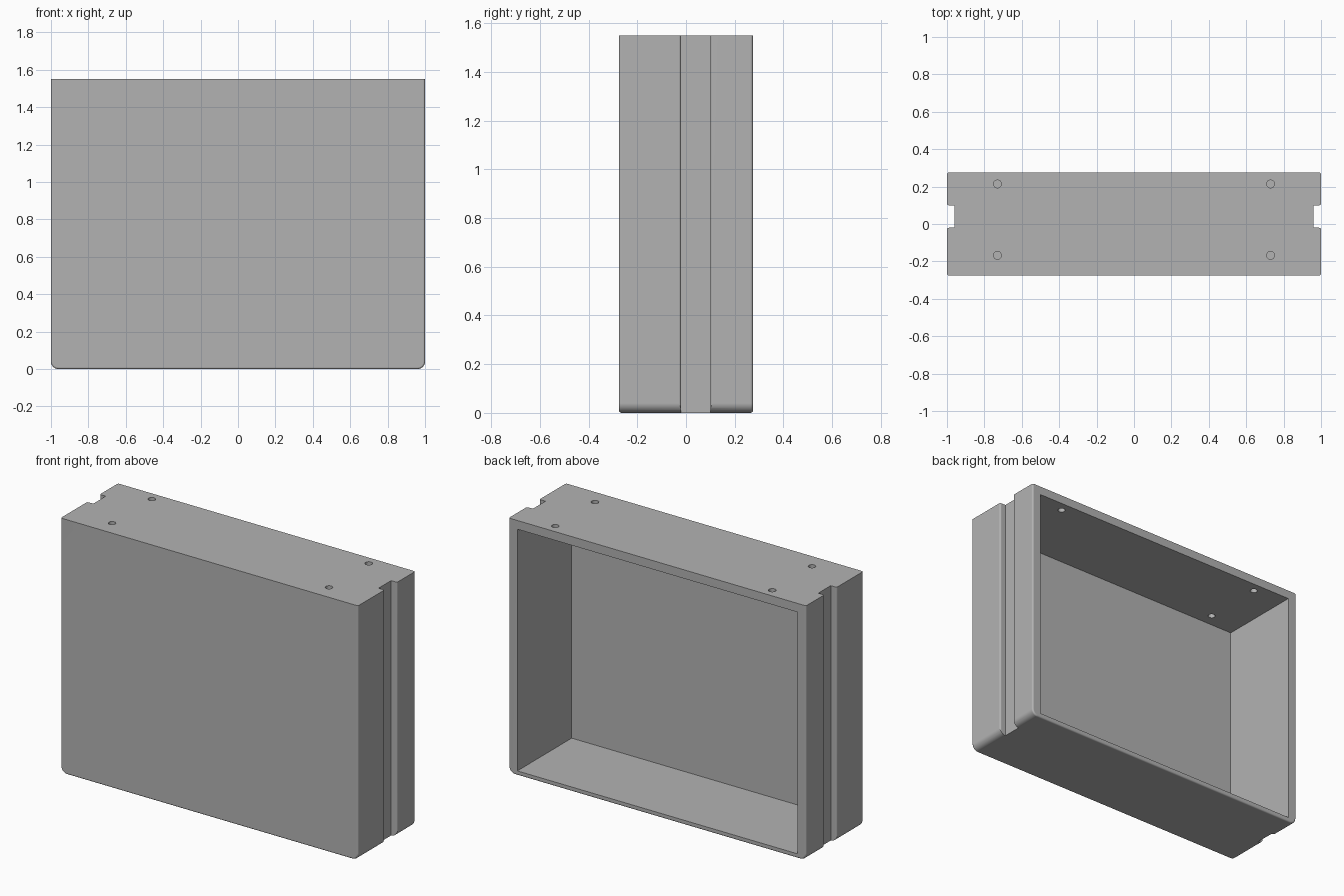
import bpy, bmesh, math

if "Cube" in bpy.data.objects:
    bpy.data.objects.remove(bpy.data.objects["Cube"], do_unlink=True)

W, D, H = 1.0, 0.275, 1.55            # half width, half depth, height
SIDE, TOP, FLOOR, FRONT = 0.058, 0.053, 0.027, 0.028
GROOVE_X, GROOVE_Y0, GROOVE_Y1 = 0.96, -0.02, 0.1
CORNER, FILLET = 0.04, 0.01
HOLE_R = 0.021

grey = bpy.data.materials.new("plain grey")
grey.use_nodes = True
grey.diffuse_color = (0.45, 0.45, 0.45, 1)
grey.node_tree.nodes["Principled BSDF"].inputs["Base Color"].default_value = grey.diffuse_color


def arc(cx, cy, r, start, end, steps=6):
    angles = [math.radians(start + (end - start) * i / steps) for i in range(steps + 1)]
    return [(cx + r * math.cos(a), cy + r * math.sin(a)) for a in angles]


def prism(name, points, offset, rim_fillet=0):
    """Extrude a closed 3D outline along offset, optionally rounding its lower rims."""
    bm = bmesh.new()
    face = bm.faces.new([bm.verts.new(p) for p in points])
    moved = bmesh.ops.extrude_face_region(bm, geom=[face])["geom"]
    bmesh.ops.translate(bm, vec=offset,
                        verts=[v for v in moved if isinstance(v, bmesh.types.BMVert)])
    bmesh.ops.recalc_face_normals(bm, faces=bm.faces)
    if rim_fillet:
        rims = [e for e in bm.edges
                if abs(e.verts[0].co.y - e.verts[1].co.y) < 1e-5
                and min(v.co.z for v in e.verts) < H - 0.01]
        bmesh.ops.bevel(bm, geom=rims, offset=rim_fillet, segments=4,
                        profile=0.5, affect='EDGES', clamp_overlap=True)
    mesh = bpy.data.meshes.new(name)
    bm.to_mesh(mesh)
    bm.free()
    obj = bpy.data.objects.new(name, mesh)
    bpy.context.collection.objects.link(obj)
    mesh.materials.append(grey)
    return obj


# Case: rounded bottom corners, front and back rims softened
outline = ([(-W, H)] + arc(-W + CORNER, CORNER, CORNER, 180, 270)
           + arc(W - CORNER, CORNER, CORNER, 270, 360) + [(W, H)])
case = prism("case", [(x, -D, z) for x, z in outline], (0, 2 * D, 0), FILLET)

# Cavity open to the back
x, y = W - SIDE, -D + FRONT
cutters = [prism("cavity_cutter",
                 [(-x, y, FLOOR), (x, y, FLOOR), (x, y, H - TOP), (-x, y, H - TOP)],
                 (0, 2 * D, 0))]

# Side grooves with rounded lips
lip = ([(GROOVE_X, GROOVE_Y0)]
       + arc(W - FILLET, GROOVE_Y0 - FILLET, FILLET, 90, 0, 4)
       + [(W + 0.1, GROOVE_Y0 - FILLET), (W + 0.1, GROOVE_Y1 + FILLET)]
       + arc(W - FILLET, GROOVE_Y1 + FILLET, FILLET, 0, -90, 4)
       + [(GROOVE_X, GROOVE_Y1)])
for side in (-1, 1):
    cutters.append(prism("groove_cutter", [(side * px, py, -0.1) for px, py in lip],
                         (0, 0, H + 0.2)))

# Four holes through the top wall
for hx in (-0.73, 0.73):
    for hy in (-0.168, 0.214):
        ring = arc(hx, hy, HOLE_R, 0, 360, 32)[:-1]
        cutters.append(prism("hole_cutter", [(px, py, H - TOP - 0.05) for px, py in ring],
                             (0, 0, TOP + 0.1)))

bpy.ops.object.select_all(action='DESELECT')
case.select_set(True)
bpy.context.view_layer.objects.active = case
for cutter in cutters:
    cutter.hide_render = True
    cut = case.modifiers.new("cut", 'BOOLEAN')
    cut.operation = 'DIFFERENCE'
    cut.solver = 'EXACT'
    cut.object = cutter
    bpy.ops.object.modifier_apply(modifier=cut.name)
    bpy.data.objects.remove(cutter, do_unlink=True)

bpy.ops.object.shade_smooth_by_angle(angle=math.radians(30))
weighted = case.modifiers.new("even_shading", 'WEIGHTED_NORMAL')
weighted.keep_sharp = True
